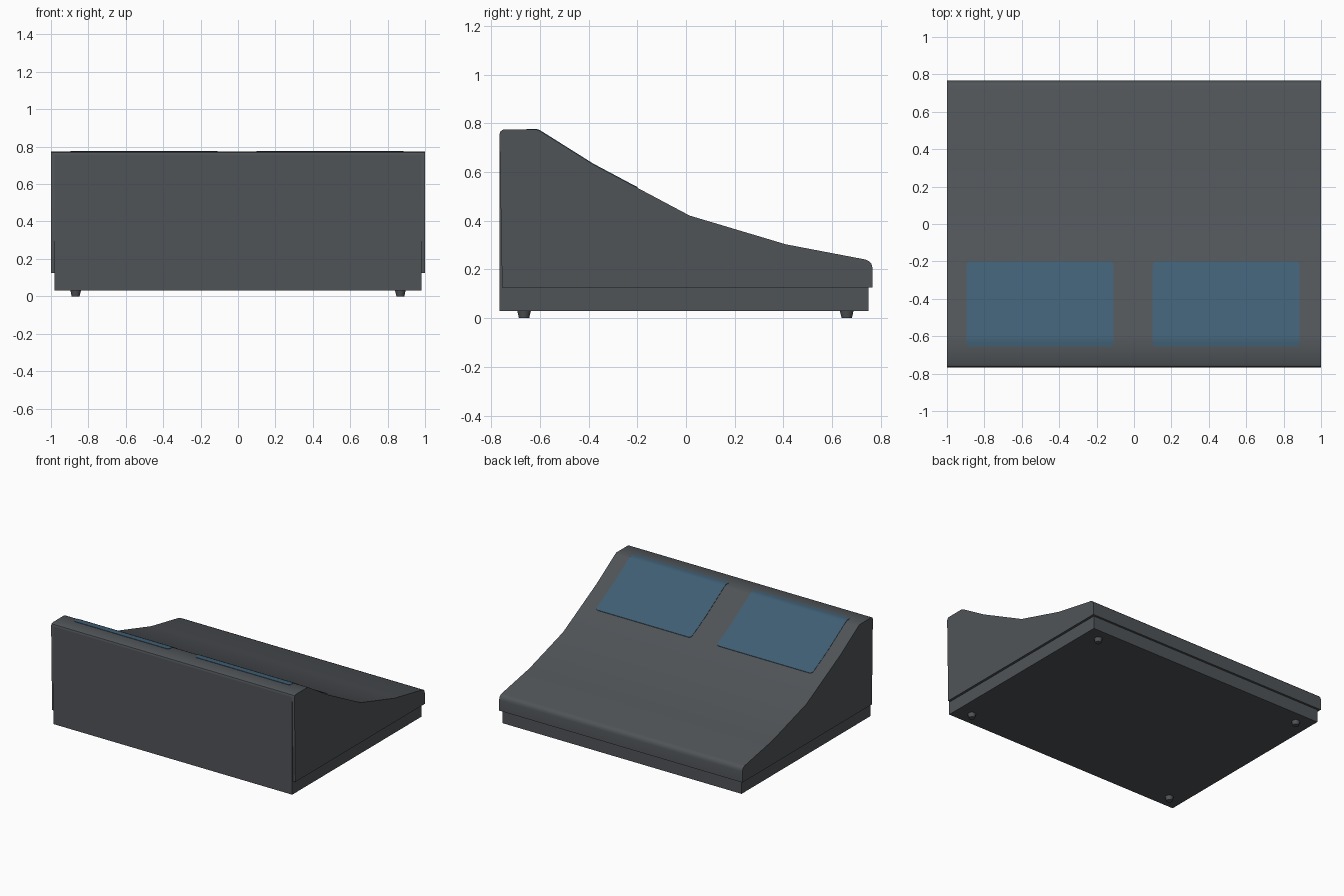
import bpy, bmesh, math

if "Cube" in bpy.data.objects:
    bpy.data.objects.remove(bpy.data.objects["Cube"])


def material(name, rgb):
    m = bpy.data.materials.new(name)
    m.diffuse_color = (*rgb, 1)
    m.use_nodes = True
    m.node_tree.nodes["Principled BSDF"].inputs["Base Color"].default_value = m.diffuse_color
    return m


BODY = material("dark slate grey", (0.080, 0.088, 0.096))
BLUE = material("muted blue", (0.050, 0.112, 0.172))

# Upper curve of the console, seen from the side (y, z)
CURVE = [(-0.750, 0.774), (-0.612, 0.774), (-0.595, 0.766), (-0.38, 0.631),
         (0.015, 0.421), (0.41, 0.303), (0.735, 0.241)]


def height(y):
    for (y0, z0), (y1, z1) in zip(CURVE, CURVE[1:]):
        if y <= y1:
            return z0 + (z1 - z0) * (y - y0) / (y1 - y0)
    return CURVE[-1][1]


def finish(name, bm, mat, angle=40):
    bmesh.ops.recalc_face_normals(bm, faces=bm.faces)
    me = bpy.data.meshes.new(name)
    bm.to_mesh(me)
    bm.free()
    me.materials.append(mat)
    ob = bpy.data.objects.new(name, me)
    bpy.context.collection.objects.link(ob)
    bpy.ops.object.select_all(action='DESELECT')
    ob.select_set(True)
    bpy.context.view_layer.objects.active = ob
    bpy.ops.object.shade_smooth_by_angle(angle=math.radians(angle))
    return ob


def box(name, x, y0, y1, z0, z1):
    bm = bmesh.new()
    bmesh.ops.create_cube(bm, size=1)
    for v in bm.verts:
        v.co.x *= 2 * x
        v.co.y = y0 if v.co.y < 0 else y1
        v.co.z = z0 if v.co.z < 0 else z1
    return finish(name, bm, BODY)


# Sloping shell: side profile extruded across the width
profile = [(-0.755, 0.125), (-0.766, 0.755), (-0.761, 0.768)] + CURVE + [
    (0.752, 0.234), (0.762, 0.222), (0.766, 0.205), (0.766, 0.125)]
bm = bmesh.new()
side = bm.faces.new([bm.verts.new((-1, y, z)) for y, z in profile])
ext = bmesh.ops.extrude_face_region(bm, geom=[side], use_keep_orig=True)
for g in ext['geom']:
    if isinstance(g, bmesh.types.BMVert):
        g.co.x = 1
finish("console_shell", bm, BODY)

# Narrower base tray and tall front panel
box("base_tray", 0.982, -0.764, 0.75, 0.03, 0.126)
box("front_panel", 0.982, -0.766, -0.74, 0.03, 0.755)


# Thin rounded screens that follow the slope
def screen(name, x0, x1, y0=-0.655, y1=-0.2, r=0.02):
    rows = []
    for i in range(5):
        a = math.radians(90 * i / 4)
        inset, dy = r * (1 - math.sin(a)), r * (1 - math.cos(a))
        rows += [(y0 + dy, inset), (y1 - dy, inset)]
    rows += [(y, 0) for y, z in CURVE if y0 + r < y < y1 - r]
    rows.sort()
    bm = bmesh.new()
    rings = []
    for y, inset in rows:
        z = height(y)
        a, b = x0 + inset, x1 - inset
        rings.append([bm.verts.new(c) for c in (
            (a, y, z + 0.003), (b, y, z + 0.003),
            (b, y, z - 0.004), (a, y, z - 0.004))])
    for p, q in zip(rings, rings[1:]):
        for k in range(4):
            bm.faces.new((p[k], p[(k + 1) % 4], q[(k + 1) % 4], q[k]))
    bm.faces.new(rings[0])
    bm.faces.new(rings[-1])
    finish(name, bm, BLUE)


screen("left_screen", -0.895, -0.11)
screen("right_screen", 0.10, 0.885)

# Four tapered feet
for i, (x, y) in enumerate([(sx * 0.868, y) for sx in (-1, 1) for y in (-0.665, 0.66)]):
    bm = bmesh.new()
    bmesh.ops.create_cone(bm, cap_ends=True, segments=20, radius1=0.021,
                          radius2=0.029, depth=0.034)
    bmesh.ops.translate(bm, verts=bm.verts, vec=(x, y, 0.017))
    finish(f"foot_{i + 1}", bm, BODY)
